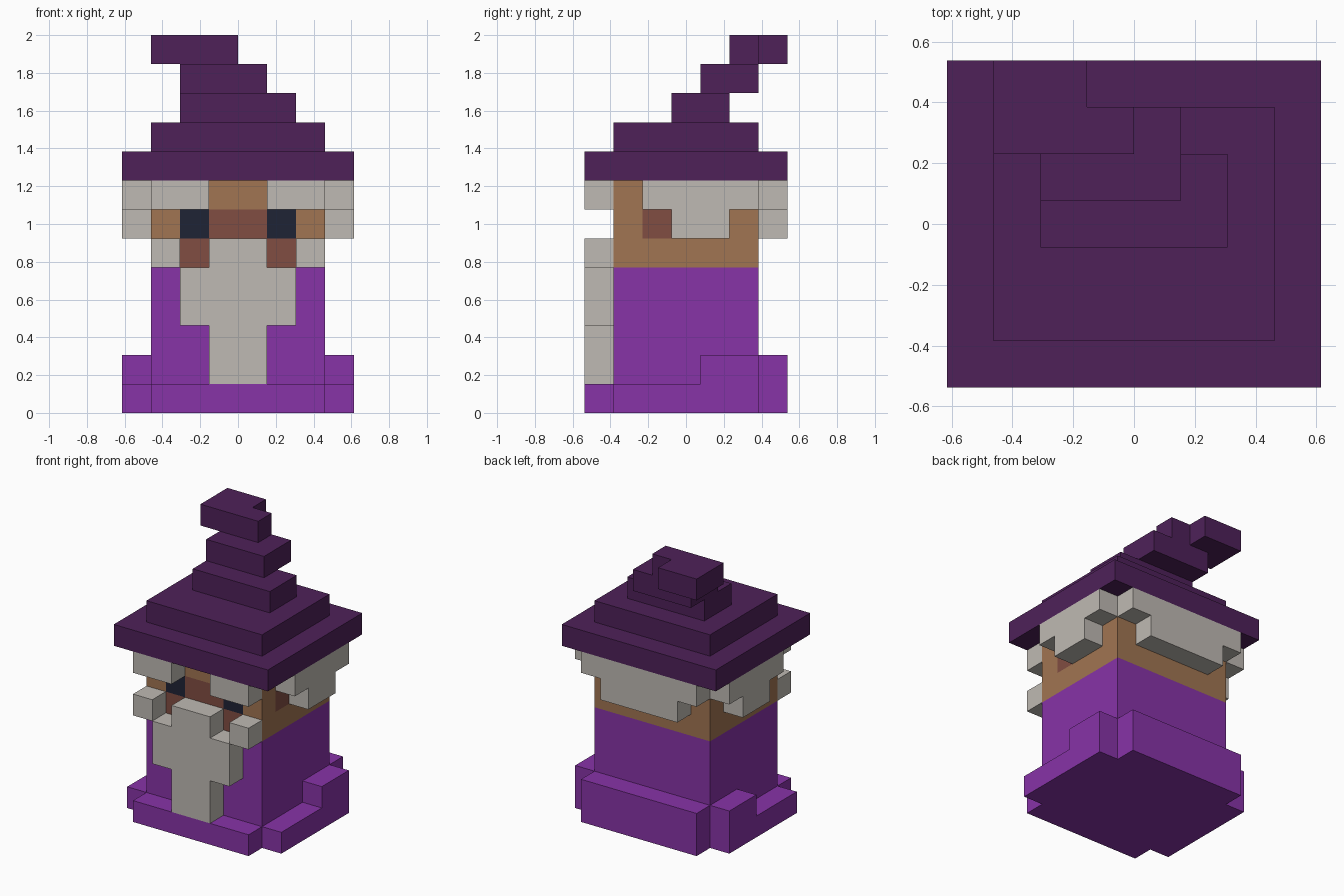
import bpy
import bmesh
from mathutils import Vector

U = 2 / 13  # size of one block

cube = bpy.data.objects.get("Cube")
if cube:
    bpy.data.objects.remove(cube, do_unlink=True)


def material(name, r, g, b):
    def linear(c):
        c /= 255
        return c / 12.92 if c <= 0.04045 else ((c + 0.055) / 1.055) ** 2.4
    colour = (linear(r), linear(g), linear(b), 1)
    mat = bpy.data.materials.new(name)
    mat.use_nodes = True
    mat.diffuse_color = colour
    mat.node_tree.nodes["Principled BSDF"].inputs["Base Color"].default_value = colour
    return mat


hat_purple = material("dark purple", 78, 33, 89)
robe_purple = material("bright purple", 135, 51, 167)
hair_grey = material("warm grey", 191, 186, 179)
skin = material("tan skin", 161, 117, 82)
blush = material("reddish brown", 129, 77, 66)
eye_navy = material("dark navy", 31, 35, 53)


def finish(name, bm, mats):
    bmesh.ops.recalc_face_normals(bm, faces=bm.faces[:])
    mesh = bpy.data.meshes.new(name)
    bm.to_mesh(mesh)
    bm.free()
    for mat in mats:
        mesh.materials.append(mat)
    obj = bpy.data.objects.new(name, mesh)
    bpy.context.collection.objects.link(obj)
    return obj


def prism(name, outline, axis, lo, hi, mat):
    """Extrude a flat outline, given in blocks, along one axis from lo to hi."""
    bm = bmesh.new()
    verts = []
    for a, b in outline:
        co = [a, b]
        co.insert(axis, lo)
        verts.append(bm.verts.new(Vector(co) * U))
    face = bm.faces.new(verts)
    new = bmesh.ops.extrude_face_region(bm, geom=[face])["geom"]
    shift = Vector((0, 0, 0))
    shift[axis] = (hi - lo) * U
    bmesh.ops.translate(bm, vec=shift, verts=[v for v in new if isinstance(v, bmesh.types.BMVert)])
    return finish(name, bm, [mat])


def box(name, x, y, z, mat):
    outline = [(x[0], y[0]), (x[1], y[0]), (x[1], y[1]), (x[0], y[1])]
    return prism(name, outline, 2, z[0], z[1], mat)


def mirrored(half):
    """Complete a symmetric outline from its right half."""
    return half + [(-a, b) for a, b in reversed(half)]


# Robe and its hem
box("robe", (-3, 3), (-2.5, 2.5), (0, 5), robe_purple)
box("front_hem", (-3, 3), (-3.5, -2.5), (0, 1), robe_purple)
box("back_hem", (-3, 3), (2.5, 3.5), (0, 2), robe_purple)
side_hem = [(-2.5, 0), (2.5, 0), (2.5, 2), (0.5, 2), (0.5, 1), (-2.5, 1)]

# Hair round the back and sides, with a shorter lower row
back_hair = mirrored([(2, 6), (2, 7), (3, 7), (3, 8)])
prism("back_hair", back_hair, 1, 2.5, 3.5, hair_grey)
side_hair = [(-0.5, 6), (1.5, 6), (1.5, 7), (2.5, 7), (2.5, 8), (-1.5, 8), (-1.5, 7), (-0.5, 7)]

# Paired parts
for side, s in (("left", 1), ("right", -1)):
    prism(side + "_hem", side_hem, 0, 3 * s, 4 * s, robe_purple)
    prism(side + "_hair", side_hair, 0, 3 * s, 4 * s, hair_grey)
    box(side + "_eyebrow", sorted((s, 3 * s)), (-3.5, -2.5), (7, 8), hair_grey)
    box(side + "_moustache_tip", sorted((2 * s, 3 * s)), (-3.5, -2.5), (5, 6), hair_grey)

# Beard
beard = mirrored([(1, 1), (1, 3), (2, 3), (2, 5), (1, 5), (1, 6)])
prism("beard", beard, 1, -3.5, -2.5, hair_grey)

# Head: a box cut into block-sized faces, coloured by position
bm = bmesh.new()
bmesh.ops.create_cube(bm, size=1)
for v in bm.verts:
    v.co = Vector((v.co.x * 6, v.co.y * 5, 6.5 + v.co.z * 3)) * U
cuts = [((1, 0, 0), x) for x in (-2, -1, 1, 2)]
cuts += [((0, 1, 0), y) for y in (-1.5, -0.5)]
cuts += [((0, 0, 1), z) for z in (6, 7)]
for normal, d in cuts:
    bmesh.ops.bisect_plane(bm, geom=bm.verts[:] + bm.edges[:] + bm.faces[:],
                           plane_co=Vector(normal) * d * U, plane_no=normal)
bm.normal_update()
for f in bm.faces:
    c = f.calc_center_median() / U
    middle_row = 6 < c.z < 7
    if f.normal.y < -0.9:
        if middle_row and abs(c.x) < 2:
            f.material_index = 2 if abs(c.x) > 1 else 1   # eyes, nose
        elif c.z < 6 and 1 < abs(c.x) < 2:
            f.material_index = 1                          # cheeks
    elif abs(f.normal.x) > 0.9 and middle_row and -1.5 < c.y < -0.5:
        f.material_index = 1                              # ears
finish("head", bm, [skin, blush, eye_navy])

# Crooked hat
box("hat_brim", (-4, 4), (-3.5, 3.5), (8, 9), hat_purple)
box("hat_base", (-3, 3), (-2.5, 2.5), (9, 10), hat_purple)
box("hat_middle", (-2, 2), (-0.5, 1.5), (10, 11), hat_purple)
box("hat_bend", (-2, 1), (0.5, 2.5), (11, 12), hat_purple)
tip = [(-3, 1.5), (0, 1.5), (0, 2.5), (-1, 2.5), (-1, 3.5), (-3, 3.5)]
prism("hat_tip", tip, 2, 12, 13, hat_purple)
